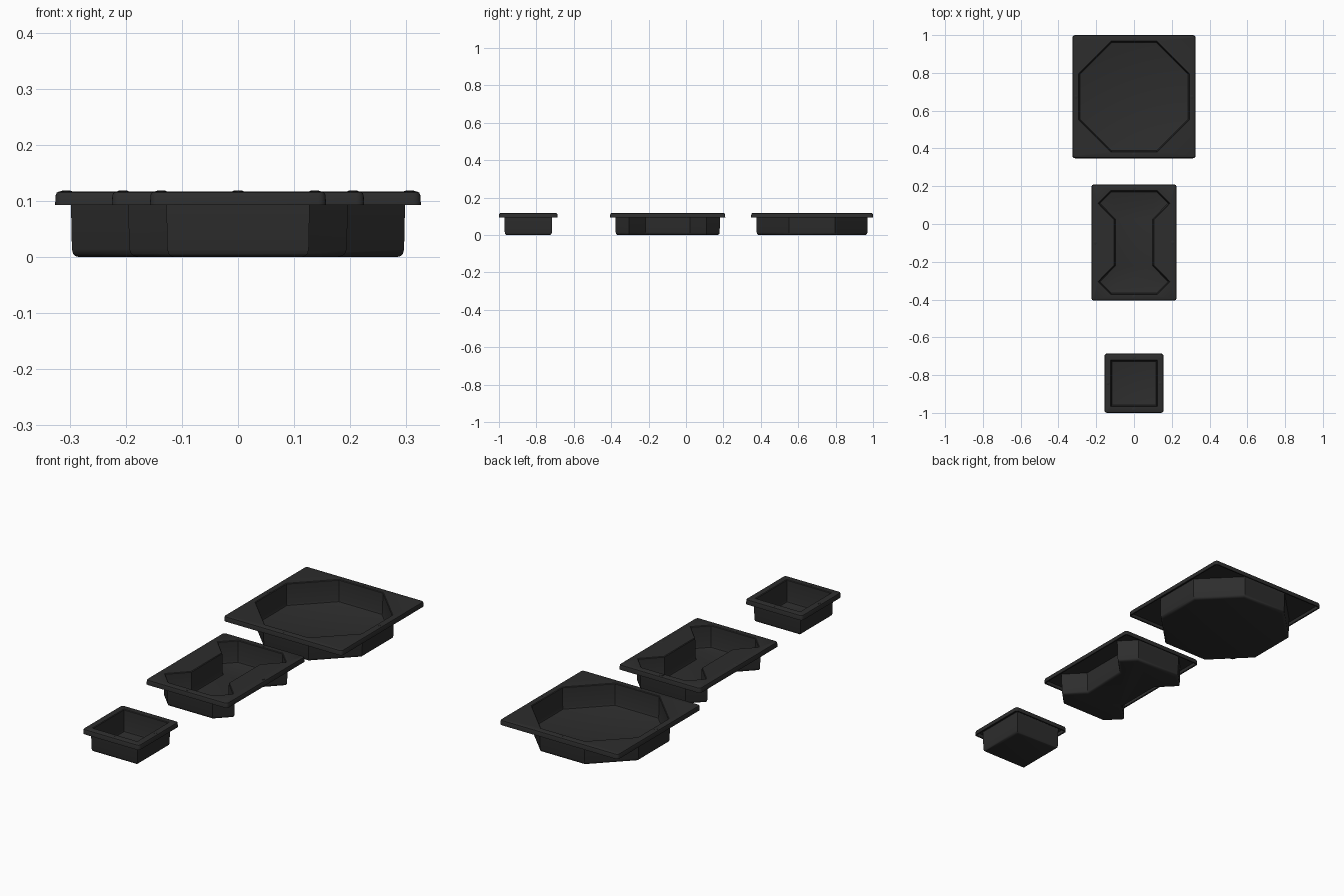
import bpy, bmesh, math
from mathutils import Vector

if "Cube" in bpy.data.objects:
    bpy.data.objects.remove(bpy.data.objects["Cube"])

black = bpy.data.materials.new("black plastic")
black.diffuse_color = (0.026, 0.026, 0.026, 1)
black.use_nodes = True
black.node_tree.nodes["Principled BSDF"].inputs["Base Color"].default_value = black.diffuse_color

TOP = 0.117      # top of the rim
UNDER = 0.109    # underside of the rim sheet
LIP = 0.093      # bottom of the turned-down lip


def offset(poly, d):
    """Move a counter-clockwise outline outwards by d with mitred corners."""
    out = []
    for i, p in enumerate(poly):
        a, b = p - poly[i - 1], poly[(i + 1) % len(poly)] - p
        n1 = Vector((a.y, -a.x)).normalized()
        n2 = Vector((b.y, -b.x)).normalized()
        out.append(p + (n1 + n2) * d / (1 + n1.dot(n2)))
    return out


def rounded_rect(hx, hy, r=0.014, steps=4):
    pts = []
    for k, (sx, sy) in enumerate([(1, 1), (-1, 1), (-1, -1), (1, -1)]):
        for i in range(steps + 1):
            t = math.pi / 2 * (k + i / steps)
            pts.append(Vector((sx * (hx - r) + r * math.cos(t),
                               sy * (hy - r) + r * math.sin(t))))
    return pts


def rings(bm, poly, profile):
    """Sweep an outline through (offset, height) pairs; return all loops."""
    loops = [[bm.verts.new((p.x, p.y, z)) for p in offset(poly, d)] for d, z in profile]
    for a, b in zip(loops, loops[1:]):
        for i in range(len(a)):
            j = (i + 1) % len(a)
            bm.faces.new((a[i], a[j], b[j], b[i]))
    return loops


def fill_between(bm, a, b):
    """Flat sheet between an outer and an inner loop."""
    edges = []
    for loop in (a, b):
        for i, v in enumerate(loop):
            w = loop[(i + 1) % len(loop)]
            edges.append(bm.edges.get((v, w)) or bm.edges.new((v, w)))
    bmesh.ops.triangle_fill(bm, edges=edges, use_beauty=True, normal=(0, 0, 1))


def finish(bm, name, y):
    bmesh.ops.recalc_face_normals(bm, faces=bm.faces)
    mesh = bpy.data.meshes.new(name)
    bm.to_mesh(mesh)
    bm.free()
    mesh.materials.append(black)
    obj = bpy.data.objects.new(name, mesh)
    obj.location.y = y
    bpy.context.collection.objects.link(obj)
    bpy.ops.object.select_all(action='DESELECT')
    obj.select_set(True)
    bpy.context.view_layer.objects.active = obj
    bpy.ops.object.shade_smooth_by_angle(angle=math.radians(32))


def tray(name, y, hx, hy, well):
    bm = bmesh.new()
    # inside of the well, floor to opening
    inner = rings(bm, well, [(-0.012, 0.008), (-0.006, 0.010), (-0.003, 0.018),
                             (-0.001, TOP - 0.003), (0.002, TOP)])
    # outside of the well, floor to rim
    outer = rings(bm, well, [(-0.009, 0), (-0.002, 0.002), (0.002, 0.006),
                             (0.004, 0.014), (0.006, UNDER)])
    # rim with rounded top edge and lip
    rim = rings(bm, rounded_rect(hx, hy),
                [(-0.007, TOP), (-0.003, TOP - 0.002), (-0.001, TOP - 0.007),
                 (0, LIP), (-0.007, LIP), (-0.008, UNDER)])
    bm.faces.new(inner[0])
    bm.faces.new(outer[0])
    fill_between(bm, rim[0], inner[-1])
    fill_between(bm, rim[-1], outer[-1])
    finish(bm, name, y)

    # low studs at the middle of each rim side
    bm = bmesh.new()
    for x, v in [(hx - 0.02, 0), (0.02 - hx, 0), (0, hy - 0.02), (0, 0.02 - hy)]:
        circle = [Vector((x + 0.010 * math.cos(t * math.pi / 6),
                          v + 0.010 * math.sin(t * math.pi / 6))) for t in range(12)]
        loops = rings(bm, circle, [(0, TOP - 0.002), (0, TOP + 0.0005), (-0.003, TOP + 0.0015)])
        bm.faces.new(loops[0])
        bm.faces.new(loops[-1])
    finish(bm, name + "_studs", y)


# octagonal well
R = 0.292 / math.cos(math.pi / 8)
octagon = [Vector((R * math.cos((i + 0.5) * math.pi / 4),
                   R * math.sin((i + 0.5) * math.pi / 4))) for i in range(8)]

# waisted well, mirrored from one quarter
quarter = [Vector(p) for p in ((0.104, 0.121), (0.188, 0.207), (0.122, 0.274))]
right_half = [Vector((p.x, -p.y)) for p in reversed(quarter)] + quarter
waisted = right_half + [-p for p in right_half]

# square well
square = [Vector((sx * 0.122, sy * 0.122)) for sx, sy in [(1, 1), (-1, 1), (-1, -1), (1, -1)]]

tray("large_octagonal_tray", 0.674, 0.326, 0.326, octagon)
tray("medium_waisted_tray", -0.098, 0.225, 0.308, waisted)
tray("small_square_tray", -0.843, 0.157, 0.157, square)
